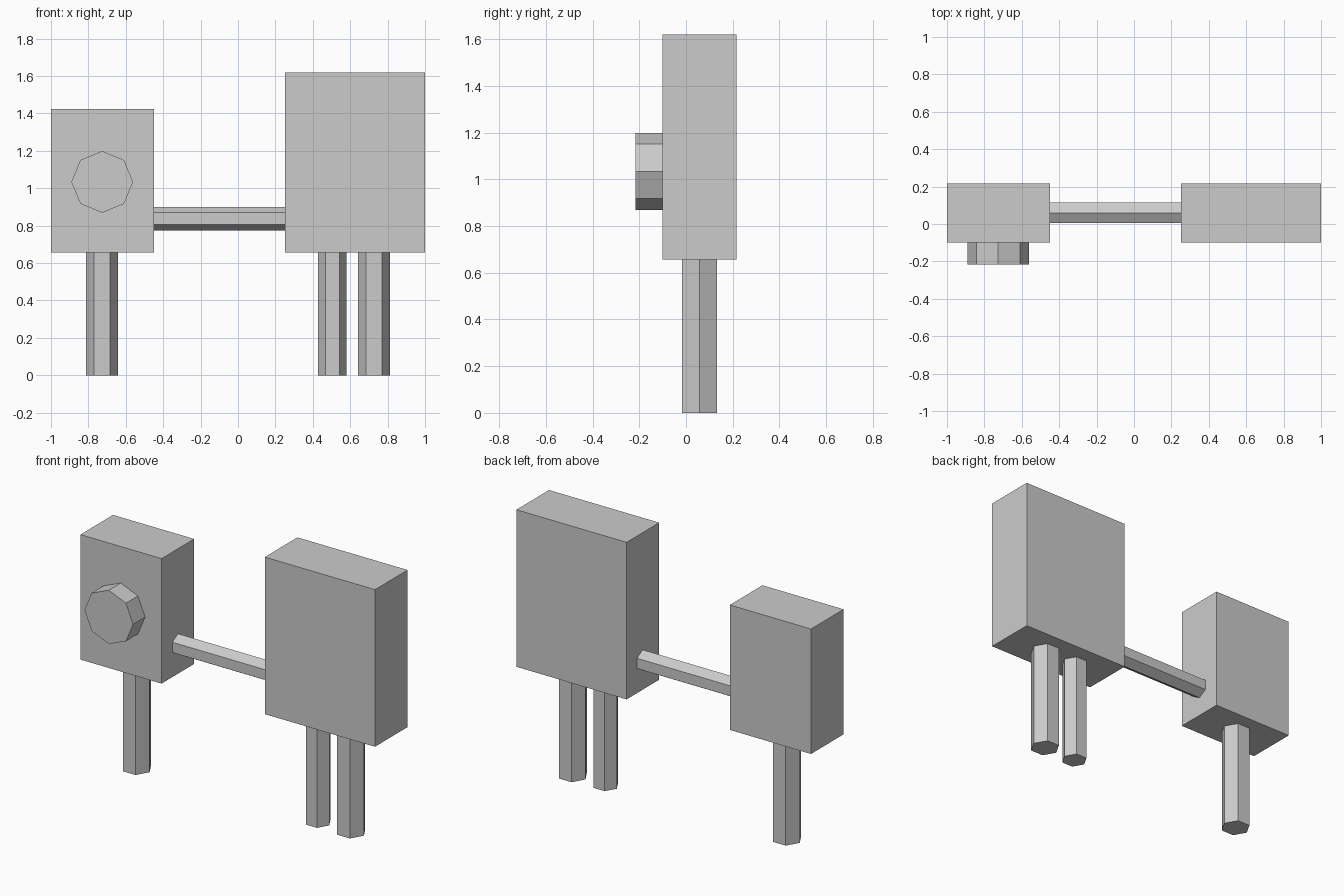
import bpy
from math import pi
from mathutils import Matrix, Vector

if "Cube" in bpy.data.objects:
    bpy.data.objects.remove(bpy.data.objects["Cube"])

MID_Y = 0.058    # centre depth of cabinets, legs and bar
BASE_Z = 0.656   # underside of the cabinets


def box(name, lo, hi):
    lo, hi = Vector(lo), Vector(hi)
    bpy.ops.mesh.primitive_cube_add(size=1)
    ob = bpy.context.object
    ob.name = name
    ob.data.transform(Matrix.Diagonal((*(hi - lo), 1)))
    ob.location = (lo + hi) / 2
    return ob


def prism(name, sides, radius, start, end, spin=0):
    """Flat-sided rod between two points; spin turns it about its own axis."""
    start, end = Vector(start), Vector(end)
    axis = end - start
    bpy.ops.mesh.primitive_cylinder_add(vertices=sides, radius=radius, depth=axis.length)
    ob = bpy.context.object
    ob.name = name
    turn = Vector((0, 0, 1)).rotation_difference(axis).to_matrix().to_4x4()
    ob.data.transform(turn @ Matrix.Rotation(spin, 4, 'Z'))
    ob.location = (start + end) / 2
    return ob


# Two cabinets, flush at front, back and underside
box("small_cabinet", (-1, -0.1, BASE_Z), (-0.449, 0.216, 1.423))
box("large_cabinet", (0.252, -0.1, BASE_Z), (1, 0.216, 1.62))

# Octagonal knob on the front of the small cabinet
prism("front_knob", 8, 0.165, (-0.726, -0.1, 1.034), (-0.726, -0.216, 1.034))

# Hexagonal legs with corners pointing sideways
for name, x, r in (("small_cabinet_leg", -0.727, 0.086),
                   ("large_cabinet_inner_leg", 0.504, 0.075),
                   ("large_cabinet_outer_leg", 0.728, 0.086)):
    prism(name, 6, r, (x, MID_Y, 0), (x, MID_Y, BASE_Z), pi / 2)

# Hexagonal bar joining the cabinets, corner pointing up
prism("connecting_bar", 6, 0.063, (-0.449, 0.06, 0.838), (0.252, 0.06, 0.838), pi / 2)
